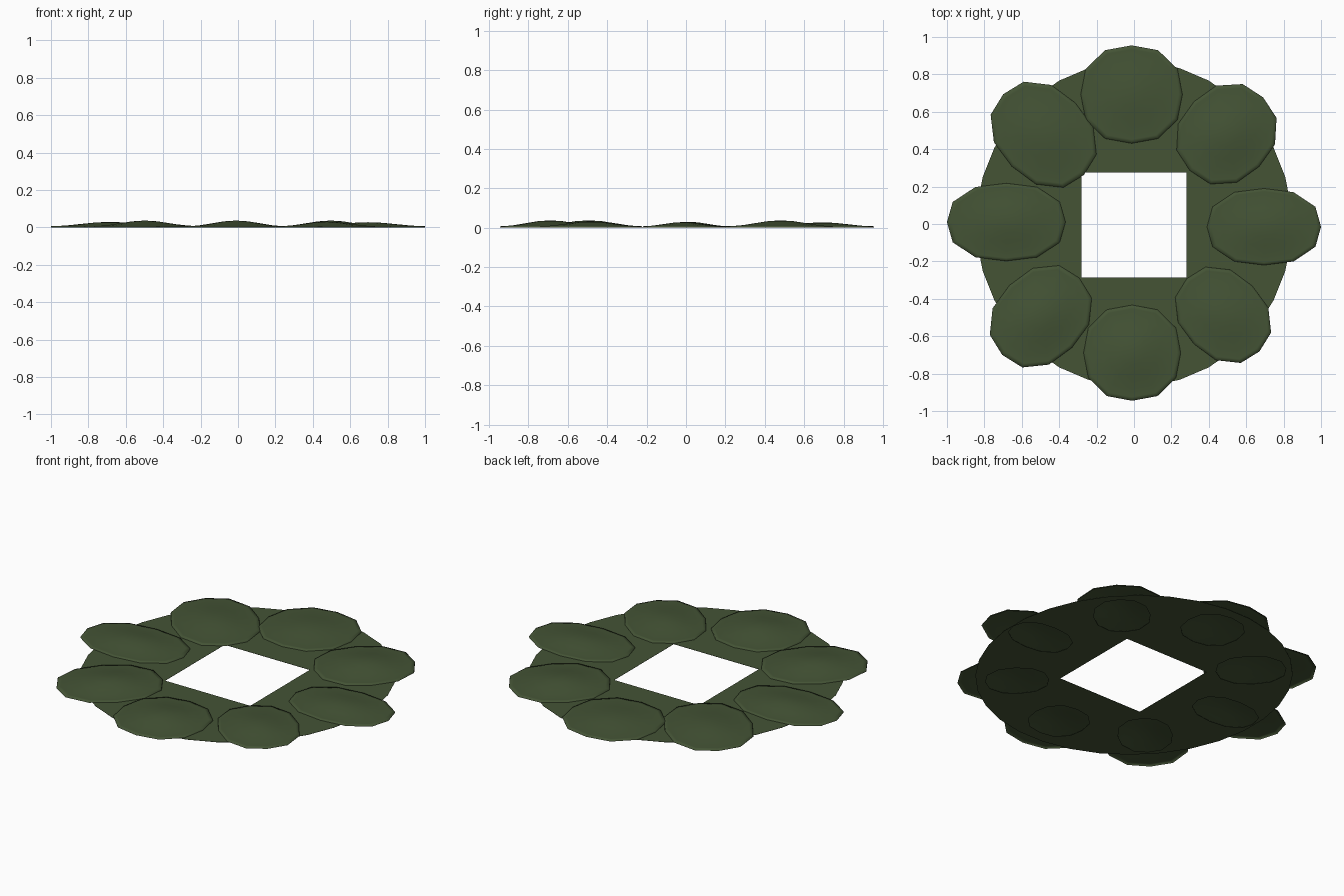
import bpy, bmesh, math
from mathutils import Vector

if "Cube" in bpy.data.objects:
    bpy.data.objects.remove(bpy.data.objects["Cube"])

green = bpy.data.materials.new("dark_leaf_green")
green.diffuse_color = (0.058, 0.088, 0.036, 1)
green.use_nodes = True
green.node_tree.nodes["Principled BSDF"].inputs["Base Color"].default_value = green.diffuse_color


def add_object(name, mesh):
    obj = bpy.data.objects.new(name, mesh)
    bpy.context.collection.objects.link(obj)
    mesh.materials.clear()
    mesh.materials.append(green)


def mound_outline(heading, dist, side, length, width, sides=12, power=2.35):
    """Rounded 12-sided outline placed on the ring, long axis pointing outward."""
    a = math.radians(heading)
    out, across = Vector((math.cos(a), math.sin(a))), Vector((-math.sin(a), math.cos(a)))
    pts = []
    for i in range(sides):
        t = math.tau * i / sides
        c, s = math.cos(t), math.sin(t)
        r = (abs(c) ** power + abs(s) ** power) ** (-1 / power)
        pts.append(out * (dist + length * r * c) + across * (side + width * r * s))
    return pts


def dome(name, height, pts, rim=0.007):
    """Shallow smooth shell, open underneath, with a short steep rim."""
    n = len(pts)
    mid = sum(pts, Vector((0, 0))) / n
    bm = bmesh.new()
    steps = [(t, rim + (height - rim) * 0.5 * (1 + math.cos(math.pi * t)))
             for t in (0.25, 0.5, 0.75, 0.92)] + [(0.995, rim), (1.0, 0.001)]
    rings = [[bm.verts.new((*mid.lerp(p, t), z)) for p in pts] for t, z in steps]
    top = bm.verts.new((*mid, height))
    for i in range(n):
        j = (i + 1) % n
        bm.faces.new((top, rings[0][i], rings[0][j]))
        for a, b in zip(rings, rings[1:]):
            bm.faces.new((a[i], b[i], b[j], a[j]))
    for f in bm.faces:
        f.smooth = True
    mesh = bpy.data.meshes.new(name)
    bm.to_mesh(mesh)
    bm.free()
    add_object(name, mesh)
    # opening under the dome, shifted towards the ring centre
    return [mid * 0.93 + (p - mid) * 0.62 for p in pts]


# Eight mounds: heading, distance, side shift, half length, half width, height
mounds = {
    "right_mound": (0, .695, -.015, .305, .205, .028),
    "back_right_mound": (45, .69, -.01, .277, .246, .037),
    "back_mound": (90, .693, .013, .262, .272, .027),
    "back_left_mound": (135, .68, .004, .305, .24, .03),
    "left_mound": (180, .683, -.01, .317, .208, .03),
    "front_left_mound": (225, .702, -.003, .291, .236, .037),
    "front_mound": (270, .689, -.01, .256, .26, .037),
    "front_right_mound": (315, .681, -.007, .275, .22, .031),
}
openings = [dome(name, m[5], mound_outline(*m[:5])) for name, m in mounds.items()]

# Thin ground ring: round outside, square hole, openings under the mounds
rim = [(0.845 * math.cos(a), 0.87 * math.sin(a))
       for a in (math.tau * (i + 0.5) / 32 for i in range(32))]
square = [(x, y - 0.005) for x, y in ((-.28, -.28), (.28, -.28), (.28, .28), (-.28, .28))]
curve = bpy.data.curves.new("ring_outline", 'CURVE')
curve.dimensions = '2D'
curve.fill_mode = 'BOTH'
curve.extrude = 0.0006
for loop in [rim, square] + openings:
    s = curve.splines.new('POLY')
    s.points.add(len(loop) - 1)
    for pt, (x, y) in zip(s.points, loop):
        pt.co = (x, y, 0, 1)
    s.use_cyclic_u = True
outline = bpy.data.objects.new("ring_outline", curve)
bpy.context.collection.objects.link(outline)
bpy.context.view_layer.update()
mesh = bpy.data.meshes.new_from_object(
    outline.evaluated_get(bpy.context.evaluated_depsgraph_get()))
bpy.data.objects.remove(outline)
for v in mesh.vertices:
    v.co.z += 0.0006
for p in mesh.polygons:
    p.use_smooth = False
add_object("ground_ring", mesh)
